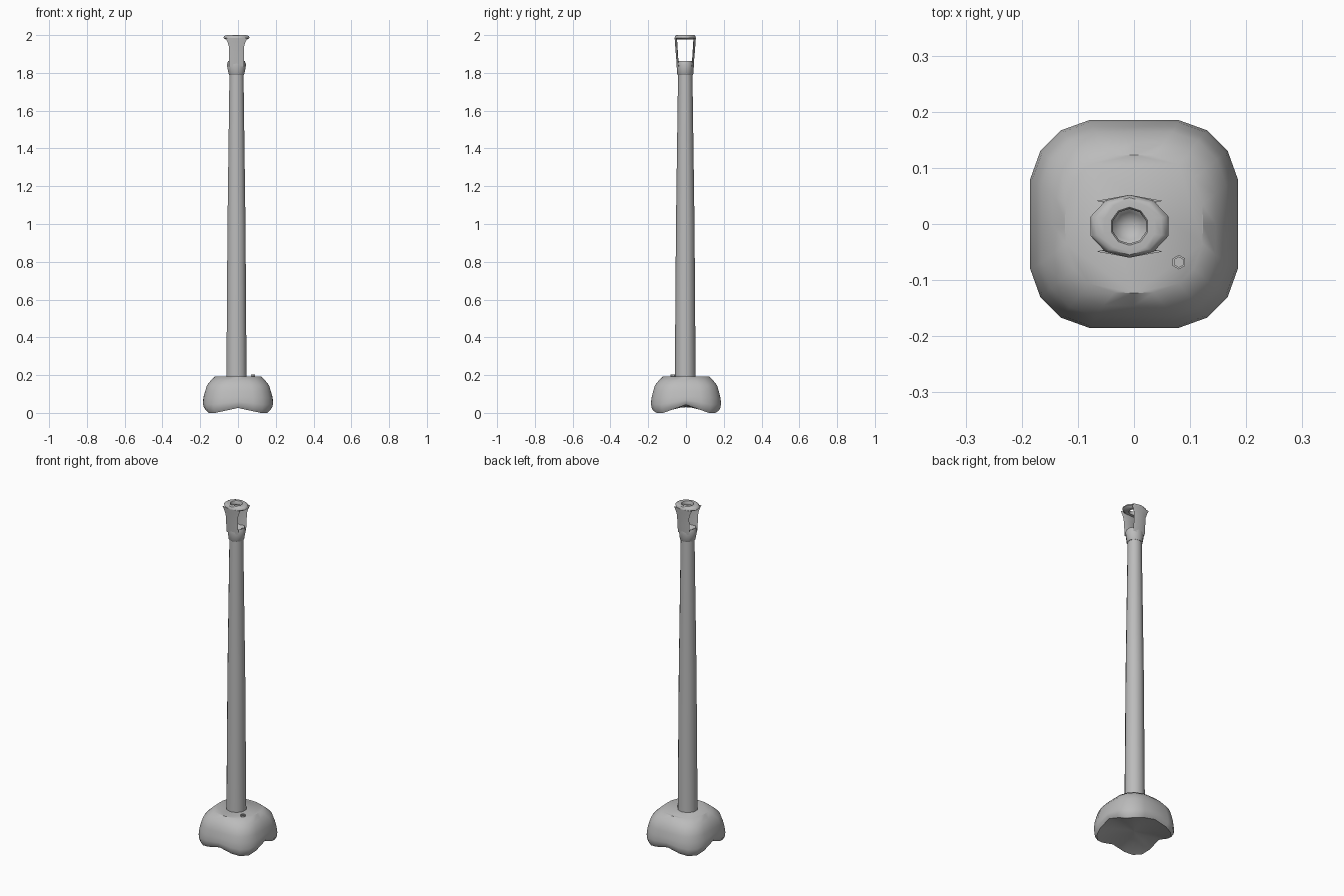
import bpy
import bmesh
from math import cos, sin, pi

cube = bpy.data.objects.get("Cube")
if cube:
    bpy.data.objects.remove(cube, do_unlink=True)

grey = bpy.data.materials.new("plain grey")
grey.use_nodes = True
colour = (0.5, 0.5, 0.5, 1)
grey.diffuse_color = colour
grey.node_tree.nodes["Principled BSDF"].inputs["Base Color"].default_value = colour

AXIS = (-0.008, -0.004)


def loft(name, rings, closed=False, angle=40):
    """Skin a stack of equal rings; cap the ends unless the stack loops."""
    bm = bmesh.new()
    loops = [[bm.verts.new(p) for p in ring] for ring in rings]
    pairs = list(zip(loops, loops[1:]))
    if closed:
        pairs.append((loops[-1], loops[0]))
    for a, b in pairs:
        n = len(a)
        for i in range(n):
            j = (i + 1) % n
            bm.faces.new((a[i], a[j], b[j], b[i]))
    if not closed:
        bm.faces.new(loops[0][::-1])
        bm.faces.new(loops[-1])
    bmesh.ops.recalc_face_normals(bm, faces=bm.faces)
    mesh = bpy.data.meshes.new(name)
    bm.to_mesh(mesh)
    bm.free()
    mesh.materials.append(grey)
    obj = bpy.data.objects.new(name, mesh)
    bpy.context.collection.objects.link(obj)
    bpy.ops.object.select_all(action="DESELECT")
    obj.select_set(True)
    bpy.context.view_layer.objects.active = obj
    bpy.ops.object.shade_smooth_by_angle(angle=angle * pi / 180)
    return obj


def oval(rx, ry, z, sides=10, centre=AXIS):
    """Ring with a corner pointing to the back."""
    angles = [pi / 2 + 2 * pi * i / sides for i in range(sides)]
    return [(centre[0] + rx * cos(a), centre[1] + ry * sin(a), z) for a in angles]


# Base: rounded square with four corner feet and arched edges
QUARTER = [(0.185, 0), (0.185, 0.08), (0.167, 0.13), (0.13, 0.167), (0.08, 0.185)]
TOP_QUARTER = [(0.123, 0), (0.122, 0.035), (0.106, 0.08), (0.08, 0.106), (0.035, 0.122)]


def four_quarters(points):
    ring = []
    for turn in range(4):
        ring += points
        points = [(-y, x) for x, y in points]
    return ring


def base_ring(scale, level, top=0.0, arch=1.0):
    ring = []
    for (x, y), (u, v) in zip(four_quarters(QUARTER), four_quarters(TOP_QUARTER)):
        rise = 0.043 if abs(x) > abs(y) else 0.026
        rise *= max(0, 1 - min(abs(x), abs(y)) / 0.13)
        z = level + arch * rise * max(0, 1 - level / 0.1)
        ring.append((scale * x * (1 - top) + u * top, scale * y * (1 - top) + v * top, z))
    return ring


loft("base", [
    base_ring(0.02, 0.03, arch=0),
    base_ring(0.5, 0.026, arch=0.3),
    base_ring(0.93, 0.0),
    base_ring(0.99, 0.02),
    base_ring(1.0, 0.045),
    base_ring(0.98, 0.08),
    base_ring(0.95, 0.115, top=0.04),
    base_ring(0.93, 0.145, top=0.15),
    base_ring(0.9, 0.17, top=0.48),
    base_ring(0.9, 0.192, top=1.0),
])

# Tapered pole
loft("pole", [oval(0.056, 0.055, 0.185), oval(0.05, 0.049, 1.0), oval(0.039, 0.038, 1.8)])

# Cup on the pole with a hollow bowl
loft("head_cup", [
    oval(0.041, 0.040, 1.79), oval(0.044, 0.043, 1.795), oval(0.054, 0.046, 1.845),
    oval(0.046, 0.044, 1.862), oval(0.034, 0.034, 1.858),
    oval(0.025, 0.025, 1.842), oval(0.01, 0.01, 1.834),
])

# Front and back straps, leaving a slot open from side to side
STRAP = [(0.039, 0.044, 1.835), (0.039, 0.049, 1.89), (0.04, 0.053, 1.94),
         (0.048, 0.055, 1.965), (0.058, 0.056, 1.985)]
for side, name in ((-1, "front_strap"), (1, "back_strap")):
    rings = []
    for w, d, z in STRAP:
        section = [(-w, 0.81), (0, 1), (w, 0.81), (w * 0.9, 0.77), (-w * 0.9, 0.77)]
        rings.append([(AXIS[0] + x, AXIS[1] + side * y * d, z) for x, y in section])
    loft(name, rings)

# Flared ring cap with a round opening
loft("head_cap", [
    oval(0.031, 0.031, 1.978), oval(0.058, 0.05, 1.976), oval(0.073, 0.056, 1.985),
    oval(0.069, 0.054, 1.994), oval(0.06, 0.051, 1.999), oval(0.047, 0.046, 2.0),
    oval(0.034, 0.034, 2.0), oval(0.031, 0.031, 1.995),
], closed=True)

# Small hexagonal socket screw on the base
SCREW = (0.08, -0.068)
loft("base_screw", [oval(r, r, z, 6, SCREW) for r, z in
                    ((0.013, 0.185), (0.013, 0.202), (0.009, 0.202), (0.009, 0.195))], angle=30)
